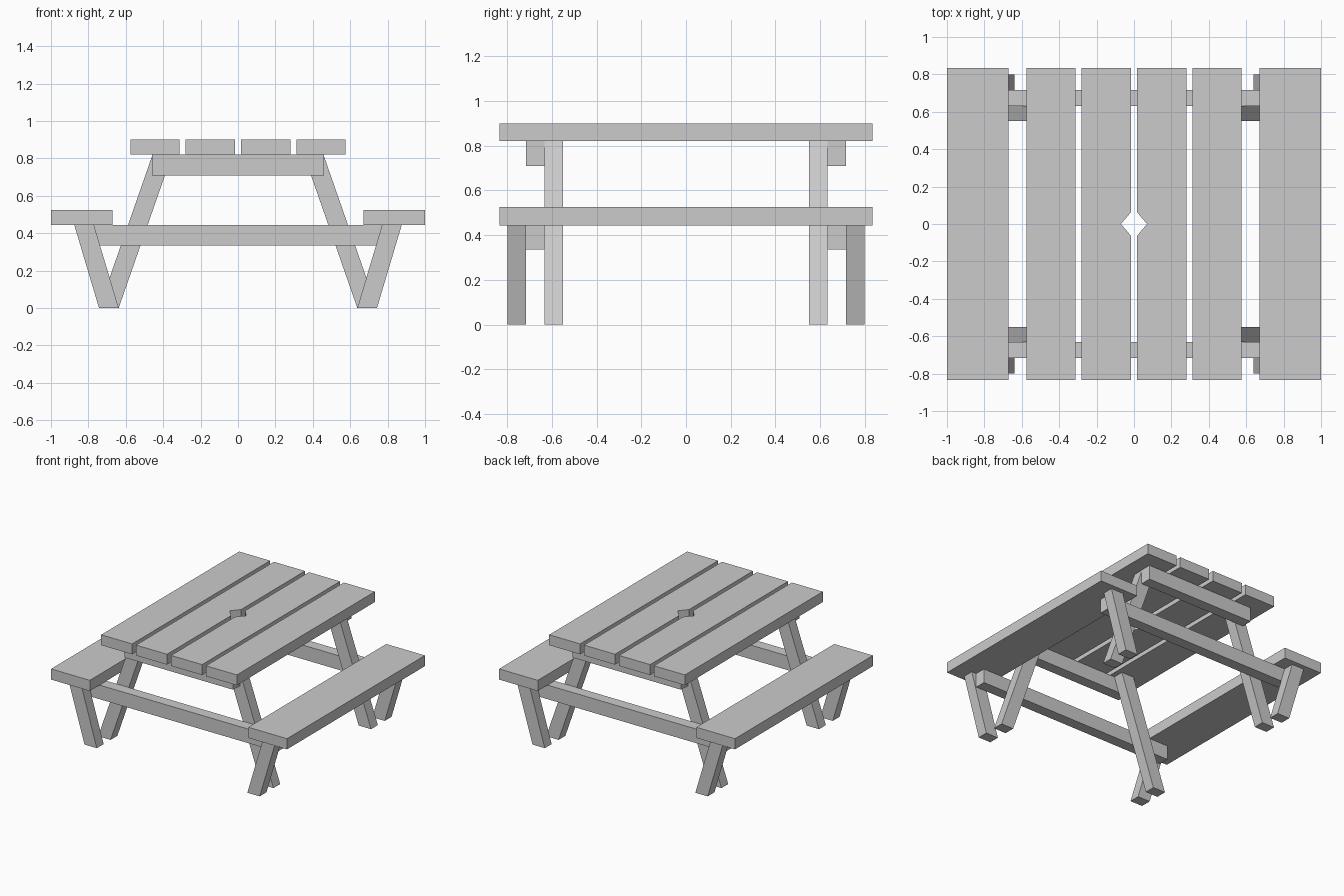
import bpy, bmesh
from mathutils import Vector

if "Cube" in bpy.data.objects:
    bpy.data.objects.remove(bpy.data.objects["Cube"])


def prism(name, profile, lo, hi, axis):
    """Extrude a flat profile: axis 'Y' takes (x, z) points, axis 'Z' takes (x, y)."""
    def point(a, b, c):
        return (a, c, b) if axis == 'Y' else (a, b, c)
    bm = bmesh.new()
    face = bm.faces.new([bm.verts.new(point(a, b, lo)) for a, b in profile])
    ext = bmesh.ops.extrude_face_region(bm, geom=[face])
    offset = Vector(point(0, 0, hi - lo))
    bmesh.ops.translate(bm, vec=offset,
                        verts=[g for g in ext['geom'] if isinstance(g, bmesh.types.BMVert)])
    bmesh.ops.recalc_face_normals(bm, faces=bm.faces[:])
    mesh = bpy.data.meshes.new(name)
    bm.to_mesh(mesh)
    bm.free()
    ob = bpy.data.objects.new(name, mesh)
    bpy.context.collection.objects.link(ob)
    return ob


def rect(x0, x1, y0, y1):
    return [(x0, y0), (x1, y0), (x1, y1), (x0, y1)]


def span(a, b, side):
    return sorted((a * side, b * side))


LENGTH = 0.835
INNER_LEG = [(0.638, 0), (0.743, 0), (0.457, 0.82), (0.352, 0.82)]
OUTER_LEG = [(0.638, 0), (0.743, 0), (0.875, 0.443), (0.77, 0.443)]

for sx, side in ((-1, "left"), (1, "right")):
    def flip(profile):
        return [(x * sx, v) for x, v in profile]

    # Bench seat and outer tabletop plank
    prism(f"seat_{side}", flip(rect(0.672, 1.0, -LENGTH, LENGTH)), 0.443, 0.525, 'Z')
    prism(f"outer_plank_{side}", flip(rect(0.313, 0.575, -LENGTH, LENGTH)), 0.82, 0.90, 'Z')

    # Inner tabletop plank, notched for the parasol hole
    notched = [(0.017, -LENGTH), (0.28, -LENGTH), (0.28, LENGTH), (0.017, LENGTH),
               (0.017, 0.062), (0.07, 0), (0.017, -0.062)]
    prism(f"inner_plank_{side}", flip(notched), 0.82, 0.90, 'Z')

    # Splayed legs, one pair at each end
    for sy, end in ((-1, "front"), (1, "back")):
        prism(f"table_leg_{end}_{side}", flip(INNER_LEG), *span(0.55, 0.632, sy), 'Y')
        prism(f"seat_leg_{end}_{side}", flip(OUTER_LEG), *span(0.716, 0.798, sy), 'Y')

# Cross beams under the tabletop and under the seats
for sy, end in ((-1, "front"), (1, "back")):
    prism(f"top_beam_{end}", rect(-0.46, 0.46, 0.71, 0.82), *span(0.632, 0.716, sy), 'Y')
    prism(f"seat_beam_{end}", rect(-0.835, 0.835, 0.335, 0.443), *span(0.632, 0.716, sy), 'Y')
